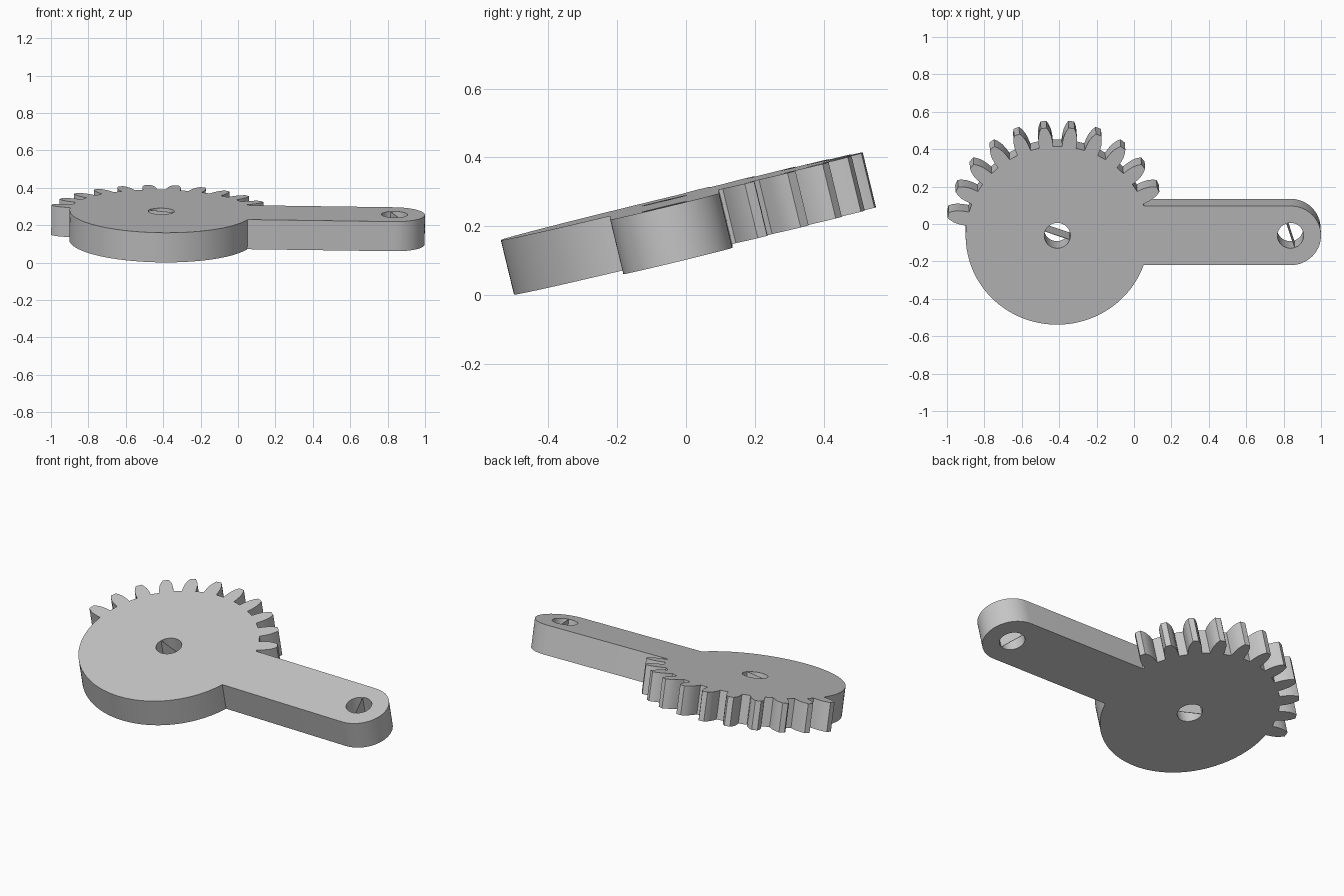
import bpy, bmesh
from math import sin, cos, asin, pi, radians
from mathutils import Matrix, Vector

cube = bpy.data.objects.get("Cube")
if cube:
    bpy.data.objects.remove(cube, do_unlink=True)

ROOT, ARM_HALF, ARM_LEN, HOLE, THICK = 0.49, 0.163, 1.247, 0.07, 0.163

grey = bpy.data.materials.new("plain_grey")
grey.use_nodes = True
colour = (0.57, 0.57, 0.57, 1)
grey.diffuse_color = colour
grey.node_tree.nodes["Principled BSDF"].inputs["Base Color"].default_value = colour

# The whole lever is tilted; the local origin is the gear centre on the top face
TILT = (Matrix.Translation((-0.41, -0.062, 0.275))
        @ Matrix.Rotation(radians(0.8), 4, 'Y')
        @ Matrix.Rotation(radians(13.6), 4, 'X')
        @ Matrix.Translation((0, 0, -THICK / 2)))


def polar(r, a, cx=0.0):
    return (cx + r * cos(a), r * sin(a))


def arc(r, a0, a1, n, cx=0.0):
    return [polar(r, a0 + (a1 - a0) * i / n, cx) for i in range(n + 1)]


def add_object(name, bm):
    mesh = bpy.data.meshes.new(name)
    bm.transform(TILT)
    bm.to_mesh(mesh)
    bm.free()
    mesh.materials.append(grey)
    ob = bpy.data.objects.new(name, mesh)
    bpy.context.collection.objects.link(ob)
    return ob


# Outline: eleven gear teeth, plain rim, then the rounded arm
FLANK = [(ROOT, 0.078), (0.52, 0.073), (0.55, 0.063), (0.575, 0.046), (0.595, 0.026)]
join = asin(ARM_HALF / ROOT)
outline = [polar(ROOT, join)]
for k in range(11):
    mid = radians(25.2 + 14.4 * k)
    outline += [polar(r, mid - h) for r, h in FLANK]
    outline += [polar(r, mid + h) for r, h in reversed(FLANK)]
outline += arc(ROOT, radians(176), 2 * pi - join, 60)
outline += arc(ARM_HALF, -pi / 2, pi / 2, 32, ARM_LEN)

# Filled, extruded profile with two pivot holes
curve = bpy.data.curves.new("lever_profile", 'CURVE')
curve.dimensions = '2D'
curve.fill_mode = 'BOTH'
curve.extrude = THICK / 2
for loop in (outline, arc(HOLE, 0, 2 * pi, 32)[:-1], arc(HOLE, 0, 2 * pi, 32, ARM_LEN)[:-1]):
    spline = curve.splines.new('POLY')
    spline.points.add(len(loop) - 1)
    for point, (x, y) in zip(spline.points, loop):
        point.co = (x, y, 0, 1)
    spline.use_cyclic_u = True
helper = bpy.data.objects.new("lever_profile", curve)
bpy.context.collection.objects.link(helper)
bpy.context.view_layer.update()
raw = bpy.data.meshes.new_from_object(helper)
bm = bmesh.new()
bm.from_mesh(raw)
bpy.data.objects.remove(helper, do_unlink=True)
bpy.data.curves.remove(curve)
bpy.data.meshes.remove(raw)
bmesh.ops.remove_doubles(bm, verts=bm.verts, dist=1e-5)
bmesh.ops.recalc_face_normals(bm, faces=bm.faces)
lever = add_object("gear_lever", bm)

bpy.ops.object.select_all(action='DESELECT')
lever.select_set(True)
bpy.context.view_layer.objects.active = lever
bpy.ops.object.shade_smooth_by_angle(angle=radians(25))

# Thin web across each pivot hole
for name, cx, angle in (("gear_hole_web", 0, -19), ("arm_hole_web", ARM_LEN, -72)):
    bm = bmesh.new()
    bmesh.ops.create_cube(bm, size=1)
    bmesh.ops.scale(bm, vec=Vector((2 * HOLE, 0.002, THICK * 0.998)), verts=bm.verts)
    bm.transform(Matrix.Translation((cx, 0, 0)) @ Matrix.Rotation(radians(angle), 4, 'Z'))
    add_object(name, bm)
